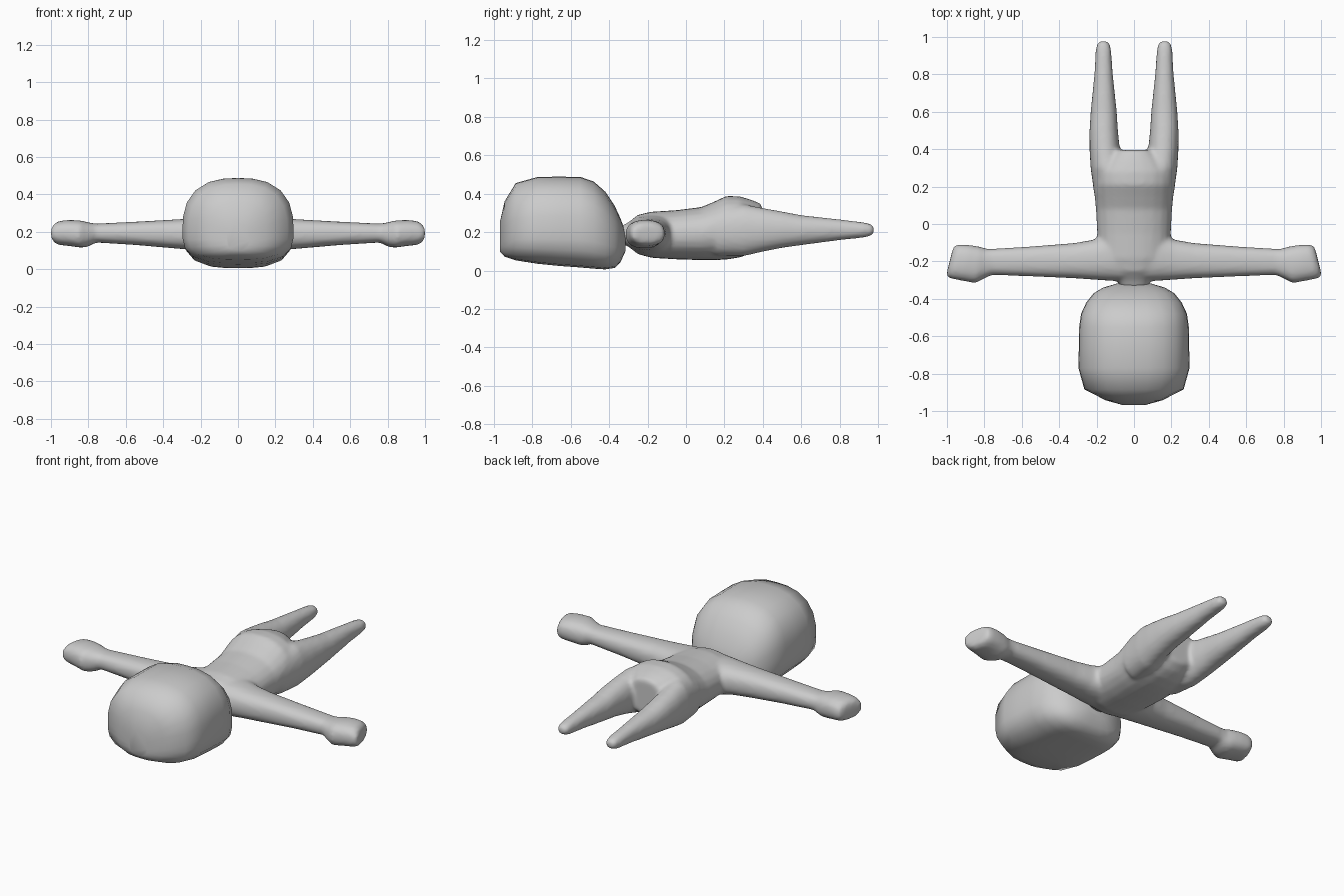
import bpy, bmesh
from math import sin, cos, tau


def loft(bm, axis, rows, seg=24, up=2.2, low=2.2, sign=1):
    """Closed loft of superellipse rings along y or x.
    row = (position, sideways min, sideways max, z low, z widest, z high, slant)"""
    rings = []
    for t, a, b, z0, zm, z1, slant in rows:
        ring = []
        for i in range(seg):
            c, s = cos(tau * i / seg), sin(tau * i / seg)
            n = up if s >= 0 else low
            r = (abs(c) ** n + abs(s) ** n) ** (-1 / n)
            u = (a + b) / 2 + c * r * (b - a) / 2
            z = zm + s * r * ((z1 - zm) if s >= 0 else (zm - z0))
            along = t - slant * (u - (a + b) / 2)
            co = (sign * along, u, z) if axis == 'x' else (sign * u, along, z)
            ring.append(bm.verts.new(co))
        rings.append(ring)
    for p, q in zip(rings, rings[1:]):
        for i in range(seg):
            j = (i + 1) % seg
            bm.faces.new((p[i], p[j], q[j], q[i]))
    bm.faces.new(rings[0])
    bm.faces.new(rings[-1])


def finish(name, bm):
    bmesh.ops.recalc_face_normals(bm, faces=bm.faces)
    me = bpy.data.meshes.new(name)
    bm.to_mesh(me)
    bm.free()
    for p in me.polygons:
        p.use_smooth = True
    ob = bpy.data.objects.new(name, me)
    bpy.context.collection.objects.link(ob)
    return ob


# Head: large rounded block, widest low, sloping toward the neck
head = bmesh.new()
loft(head, 'y', [(y, -w, w, z0, zm, z1, 0) for y, w, z0, zm, z1 in [
    (-.968, .06, .10, .17, .25),
    (-.943, .15, .072, .19, .36),
    (-.885, .265, .053, .20, .455),
    (-.77, .297, .035, .21, .487),
    (-.66, .295, .024, .21, .488),
    (-.55, .293, .016, .21, .487),
    (-.48, .283, .01, .20, .463),
    (-.42, .255, .006, .18, .41),
    (-.37, .215, .014, .16, .335),
    (-.34, .165, .045, .15, .27),
    (-.315, .08, .10, .15, .20)]], up=2.6, low=3.3)
finish("head", head)

# Torso with belly and seat
body = bmesh.new()
loft(body, 'y', [(y, -w, w, z0, (z0 + z1) / 2, z1, 0) for y, w, z0, z1 in [
    (-.34, .07, .14, .23),
    (-.30, .09, .125, .25),
    (-.25, .15, .085, .29),
    (-.18, .19, .066, .306),
    (-.05, .197, .058, .314),
    (.08, .204, .054, .33),
    (.15, .211, .054, .36),
    (.21, .216, .057, .388),
    (.28, .214, .068, .386),
    (.34, .17, .09, .368),
    (.395, .11, .13, .345)]])

for side in (-1, 1):
    # Leg tapering to a rounded tip
    loft(body, 'y', [(y, a, b, z0, (z0 + z1) / 2, z1, 0) for y, a, b, z0, z1 in [
        (.16, .03, .213, .075, .325),
        (.30, .05, .232, .075, .345),
        (.40, .076, .238, .098, .325),
        (.50, .086, .238, .118, .307),
        (.60, .092, .232, .132, .288),
        (.80, .113, .212, .158, .266),
        (.93, .122, .205, .172, .25),
        (.965, .13, .198, .182, .24),
        (.978, .145, .183, .195, .226)]], sign=side)
    # Arm and mitten hand with slanted end
    loft(body, 'x', [(x, a, b, z0, (z0 + z1) / 2, z1, k) for x, a, b, z0, z1, k in [
        (0, -.31, -.03, .08, .295, 0),
        (.13, -.303, -.05, .09, .285, 0),
        (.22, -.297, -.085, .102, .274, 0),
        (.32, -.29, -.102, .11, .267, 0),
        (.55, -.28, -.12, .13, .254, 0),
        (.76, -.272, -.133, .143, .244, 0),
        (.80, -.295, -.132, .122, .25, .1),
        (.835, -.316, -.122, .115, .26, .15),
        (.90, -.303, -.112, .124, .264, .2),
        (.955, -.292, -.109, .13, .258, .24),
        (.978, -.282, -.114, .142, .242, .25),
        (.985, -.265, -.13, .165, .22, .25)]], low=2.5, up=2.5, sign=side)

# Fuse torso, arms and legs into one soft skin
ob = finish("body", body)
remesh = ob.modifiers.new("fuse", 'REMESH')
remesh.mode = 'VOXEL'
remesh.voxel_size = .012
remesh.use_smooth_shade = True
soft = ob.modifiers.new("soften", 'SMOOTH')
soft.factor = .5
soft.iterations = 6
